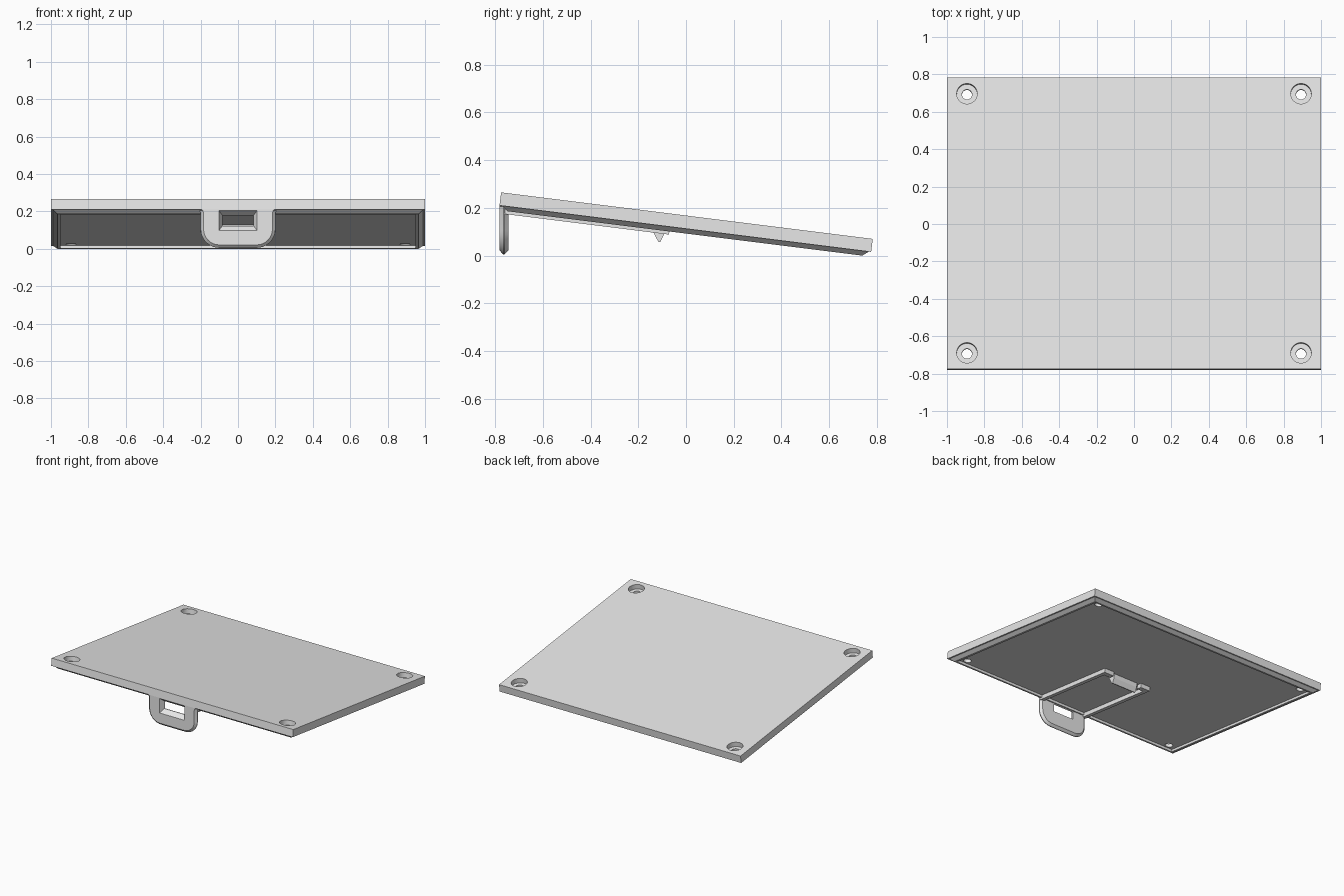
import bpy, bmesh, math
from mathutils import Matrix

old = bpy.data.objects.get("Cube")
if old:
    bpy.data.objects.remove(old, do_unlink=True)

grey = bpy.data.materials.new("light_grey")
grey.use_nodes = True
grey.diffuse_color = (0.8, 0.8, 0.8, 1)
grey.node_tree.nodes["Principled BSDF"].inputs["Base Color"].default_value = (0.8, 0.8, 0.8, 1)

# Tilt of the panel; its local origin is the middle of the top face
TILT = Matrix.Translation((0, 0.004, 0.1675)) @ Matrix.Rotation(-math.radians(7.13), 4, 'X')
FLOOR = -0.058


def loft(name, rings, matrix=Matrix()):
    """Closed solid skinned through rings of equal point count."""
    bm = bmesh.new()
    loops = [[bm.verts.new(p) for p in ring] for ring in rings]
    n = len(loops[0])
    for a, b in zip(loops, loops[1:]):
        for i in range(n):
            j = (i + 1) % n
            bm.faces.new((a[i], a[j], b[j], b[i]))
    bm.faces.new(loops[0])
    bm.faces.new(loops[-1])
    bmesh.ops.recalc_face_normals(bm, faces=bm.faces)
    mesh = bpy.data.meshes.new(name)
    bm.to_mesh(mesh)
    bm.free()
    mesh.materials.append(grey)
    mesh.transform(matrix)
    obj = bpy.data.objects.new(name, mesh)
    bpy.context.collection.objects.link(obj)
    return obj


def rect(hx, hy, z, cx=0, cy=0):
    return [(cx + sx * hx, cy + sy * hy, z) for sx, sy in ((-1, -1), (1, -1), (1, 1), (-1, 1))]


def circle(r, z, cx, cy, n=32):
    return [(cx + r * math.cos(math.tau * i / n), cy + r * math.sin(math.tau * i / n), z)
            for i in range(n)]


def cut(obj, cutter):
    cutter.hide_render = True
    mod = obj.modifiers.new("cut", 'BOOLEAN')
    mod.operation, mod.solver, mod.object = 'DIFFERENCE', 'EXACT', cutter
    bpy.context.view_layer.objects.active = obj
    bpy.ops.object.modifier_apply(modifier=mod.name)
    bpy.data.objects.remove(cutter, do_unlink=True)


def smooth(obj):
    bpy.ops.object.select_all(action='DESELECT')
    obj.select_set(True)
    bpy.context.view_layer.objects.active = obj
    bpy.ops.object.shade_smooth_by_angle(angle=math.radians(30))


# Panel with chamfered rim and recessed underside
panel = loft("panel", [
    rect(1, 0.785, 0), rect(1, 0.785, -0.055), rect(0.99, 0.775, -0.055),
    rect(0.965, 0.75, -0.075), rect(0.95, 0.735, -0.075), rect(0.95, 0.735, FLOOR)], TILT)

# Counterbored screw holes
for sx in (-1, 1):
    for sy in (-1, 1):
        x, y = sx * 0.893, sy * 0.698
        cut(panel, loft("hole_cutter", [
            circle(0.055, 0.02, x, y), circle(0.055, -0.035, x, y),
            circle(0.027, -0.035, x, y), circle(0.027, -0.12, x, y)], TILT))
smooth(panel)


# Front tab with rounded lower corners and bevelled rim
def tab_ring(y, inset):
    w, low, r = 0.2 - inset, 0.005 + inset, 0.1 - inset
    half = [(w + 0.015, 0.212), (w + 0.004, 0.205), (w, 0.19)]
    for i in range(9):
        a = math.pi / 2 * i / 8
        half.append((w - r + r * math.cos(a), low + r - r * math.sin(a)))
    return [(x, y, z) for x, z in half] + [(-x, y, z) for x, z in reversed(half)]


tab = loft("front_tab", [tab_ring(-0.781, 0.016), tab_ring(-0.766, 0),
                         tab_ring(-0.761, 0), tab_ring(-0.745, 0.016)])


# Tapered window through the tab
def window_ring(y, hx, hz):
    return [(x, y, z + 0.151) for x, _, z in
            [(-hx, 0, -hz), (hx, 0, -hz), (hx, 0, hz), (-hx, 0, hz)]]


cut(tab, loft("window_cutter", [window_ring(-0.791, 0.106, 0.058), window_ring(-0.781, 0.102, 0.054),
                                window_ring(-0.75, 0.084, 0.028), window_ring(-0.73, 0.084, 0.028)]))
smooth(tab)

# Guide rails with inward feet, under the panel
for side, sx in (("left", 1), ("right", -1)):
    loft(side + "_rail", [rect(0.014, 0.347, z, sx * 0.186, -0.412) for z in (-0.05, -0.088)], TILT)
    loft(side + "_rail_foot", [rect(0.03, 0.02, z, sx * 0.15, -0.085) for z in (-0.05, -0.088)], TILT)

# Catch between the rail ends
profile = [(-0.14, -0.05), (-0.14, -0.075), (-0.105, -0.124), (-0.097, -0.124),
           (-0.085, -0.088), (-0.085, -0.05)]
loft("catch", [[(x, y, z) for y, z in profile] for x in (-0.1, 0.1)], TILT)
